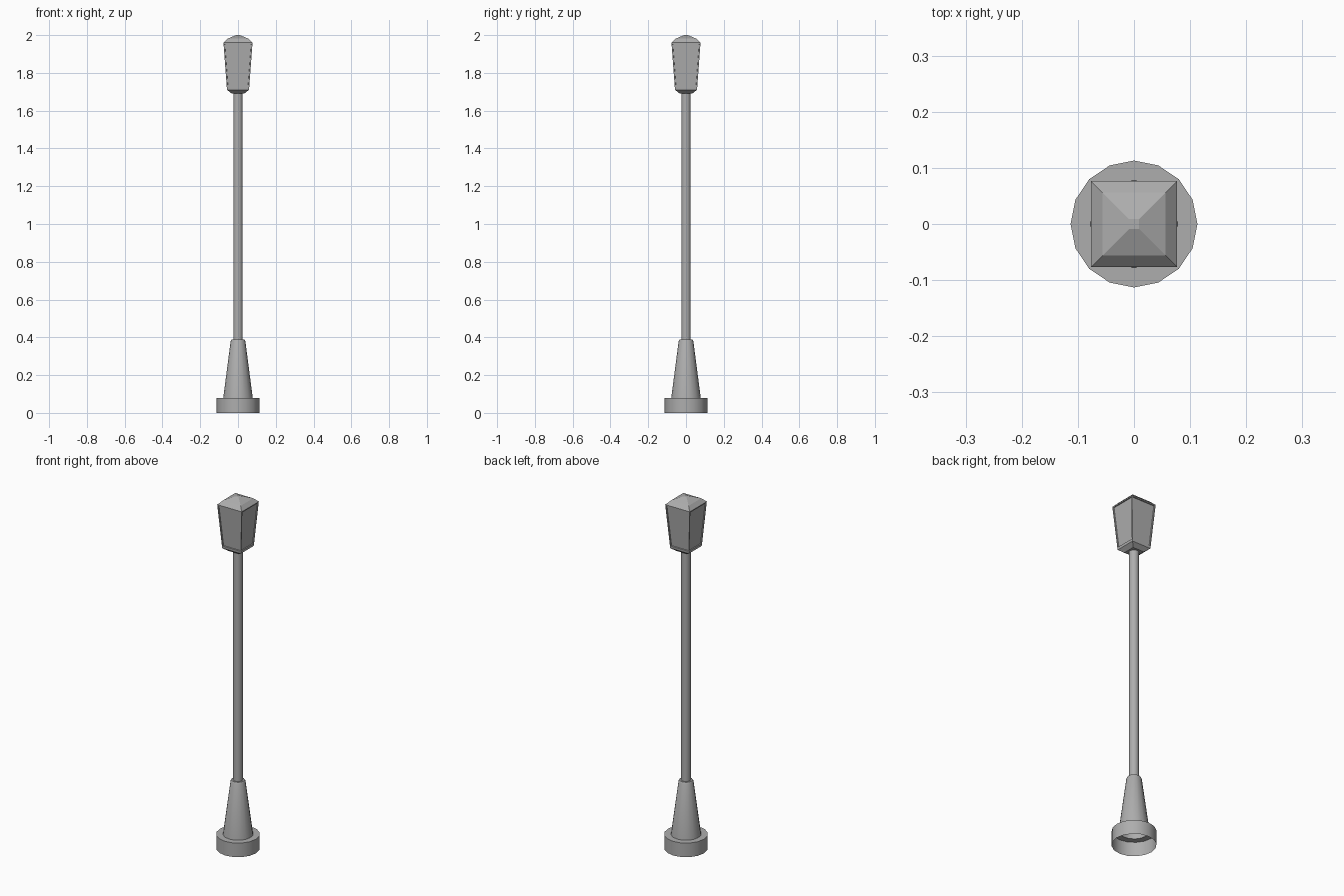
import bpy, bmesh, math

if "Cube" in bpy.data.objects:
    bpy.data.objects.remove(bpy.data.objects["Cube"])

# Dark grey metal
grey = bpy.data.materials.new("dark_grey")
grey.diffuse_color = (0.42, 0.42, 0.42, 1)
grey.use_nodes = True
grey.node_tree.nodes["Principled BSDF"].inputs["Base Color"].default_value = grey.diffuse_color


def loft(sections, sides, turn=0.0, cap=False):
    """Stack regular polygon rings given as (radius, z); returns bmesh and side faces per band."""
    bm = bmesh.new()
    rings = []
    for r, z in sections:
        rings.append([bm.verts.new((r * math.cos(turn + 2 * math.pi * i / sides),
                                    r * math.sin(turn + 2 * math.pi * i / sides), z))
                      for i in range(sides)])
    bands = []
    for a, b in zip(rings, rings[1:]):
        bands.append([bm.faces.new((a[i], a[(i + 1) % sides], b[(i + 1) % sides], b[i]))
                      for i in range(sides)])
    if cap:
        bm.faces.new(rings[0][::-1])
        bm.faces.new(rings[-1])
    bm.normal_update()
    return bm, bands


def finish(name, bm, smooth):
    me = bpy.data.meshes.new(name)
    bm.to_mesh(me)
    bm.free()
    me.materials.append(grey)
    ob = bpy.data.objects.new(name, me)
    bpy.context.collection.objects.link(ob)
    if smooth:
        bpy.ops.object.select_all(action='DESELECT')
        ob.select_set(True)
        bpy.context.view_layer.objects.active = ob
        bpy.ops.object.shade_smooth_by_angle(angle=math.radians(30))
    return ob


# Round post: hollow foot, tapered plinth and slim pole
post_profile = [(0.113, 0), (0.113, 0.08), (0.078, 0.08), (0.039, 0.38),
                (0.034, 0.389), (0.025, 0.389), (0.025, 1.70)]
bm, _ = loft(post_profile, 16)
finish("post", bm, True)

# Square lantern: flared underside, rim, tapered body and hipped roof
s = math.sqrt(2)
lantern_profile = [(0.035, 1.692), (0.058, 1.71), (0.059, 1.718),
                   (0.077, 1.96), (0.056, 1.981), (0.009, 2.0)]
bm, bands = loft([(r * s, z) for r, z in lantern_profile], 4, math.pi / 4, True)
# Recessed glass panes inside a thin frame
panes = bands[2]
bmesh.ops.inset_individual(bm, faces=panes, thickness=0.006, use_even_offset=True)
bmesh.ops.inset_individual(bm, faces=panes, thickness=0.001, depth=-0.005,
                           use_even_offset=True)
finish("lantern", bm, False)
